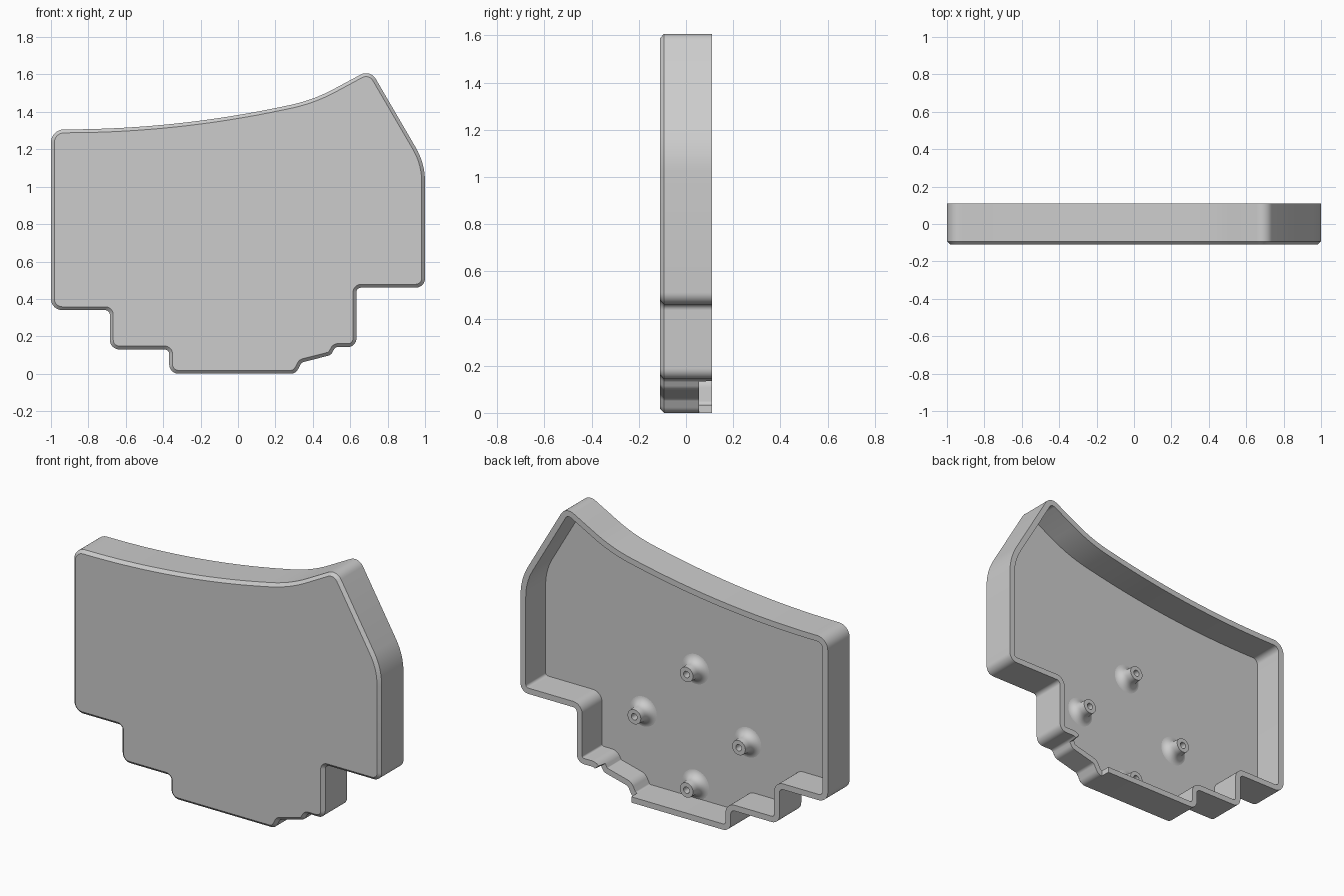
import bpy, bmesh, math
from mathutils import Vector

if "Cube" in bpy.data.objects:
    bpy.data.objects.remove(bpy.data.objects["Cube"])

grey = bpy.data.materials.new("grey plastic")
grey.diffuse_color = (0.604, 0.604, 0.604, 1)
grey.use_nodes = True
grey.node_tree.nodes["Principled BSDF"].inputs["Base Color"].default_value = grey.diffuse_color

# Outline corners (x, z, fillet radius), clockwise seen from the front
CORNERS = [
    (-1, 1.306, .07), (-.33, 1.308, 5.6), (.403, 1.463, .88), (.707, 1.627, .06),
    (1, 1.124, .36), (1, .46, .05), (.633, .46, .025), (.633, .143, .045),
    (.52, .143, .025), (.497, .1, .04), (.34, .06, .025), (.308, 0, .045),
    (-.368, 0, .05), (-.368, .13, .025), (-.685, .13, .05), (-.685, .34, .025),
    (-1, .34, .06),
]


def rounded(corners):
    """Replace every corner by a tangent arc."""
    pts = []
    n = len(corners)
    for i, (x, z, r) in enumerate(corners):
        p = Vector((x, z))
        a = (Vector(corners[i - 1][:2]) - p).normalized()
        b = (Vector(corners[(i + 1) % n][:2]) - p).normalized()
        half = math.acos(max(-1, min(1, a.dot(b)))) / 2
        centre = p + (a + b).normalized() * (r / math.sin(half))
        t = r / math.tan(half)
        start, end = p + a * t - centre, p + b * t - centre
        a0 = math.atan2(start.y, start.x)
        turn = math.atan2(end.y, end.x) - a0
        turn = (turn + math.pi) % (2 * math.pi) - math.pi
        steps = 16 if r > .5 else 8
        for k in range(steps + 1):
            ang = a0 + turn * k / steps
            pts.append(centre + Vector((math.cos(ang), math.sin(ang))) * r)
    return pts


def inset(pts, d):
    """Offset the clockwise outline inwards."""
    out = []
    for i, p in enumerate(pts):
        a = (p - pts[i - 1]).normalized()
        b = (pts[(i + 1) % len(pts)] - p).normalized()
        na, nb = Vector((a.y, -a.x)), Vector((b.y, -b.x))
        out.append(p + (na + nb) * (d / (1 + na.dot(nb))))
    return out


def bridge(bm, r0, r1):
    n = len(r0)
    for i in range(n):
        j = (i + 1) % n
        bm.faces.new((r0[i], r0[j], r1[j], r1[i]))


def finish(name, bm):
    bmesh.ops.recalc_face_normals(bm, faces=bm.faces)
    me = bpy.data.meshes.new(name)
    bm.to_mesh(me)
    bm.free()
    ob = bpy.data.objects.new(name, me)
    bpy.context.collection.objects.link(ob)
    me.materials.append(grey)
    bpy.ops.object.select_all(action='DESELECT')
    ob.select_set(True)
    bpy.context.view_layer.objects.active = ob
    bpy.ops.object.shade_smooth_by_angle(angle=math.radians(30))


# Outline, with one extra point where the rim notch ends on the bottom wall
outline = rounded(CORNERS)
for i, p in enumerate(outline):
    if p.y < .01 and p.x > 0 > outline[i + 1].x:
        outline.insert(i + 1, Vector((p.x - .002, p.y)))
        notch_end = p.x - .001
        break

# Open-backed tray: chamfered front, rim lowered along the sloping step
FRONT, RIM, NOTCH, FLOOR = -.11, .11, .055, -.075
rim = [NOTCH if p.y < .14 and notch_end < p.x < .515 else RIM for p in outline]
bm = bmesh.new()
rings = []
for d, y in [(.018, FRONT), (0, FRONT + .017), (0, None), (.034, None), (.034, FLOOR)]:
    rings.append([bm.verts.new((p.x, h if y is None else y, p.y))
                  for p, h in zip(inset(outline, d), rim)])
for r0, r1 in zip(rings, rings[1:]):
    bridge(bm, r0, r1)
bm.faces.new(rings[0])
bm.faces.new(rings[-1])
finish("tray", bm)

# Four screw bosses with flared feet, set in a diamond
profile = [(.095 - .05 * math.sin(k * math.pi / 12), -.026 - .05 * math.cos(k * math.pi / 12))
           for k in range(7)]
profile += [(.043, .01), (.019, .01), (.019, -.06)]
SIDES = 32
for i in range(4):
    cx = -.01 + .34 * math.cos(i * math.pi / 2)
    cz = .452 + .34 * math.sin(i * math.pi / 2)
    bm = bmesh.new()
    rings = []
    for r, y in profile:
        rings.append([bm.verts.new((cx + r * math.cos(2 * math.pi * k / SIDES), y,
                                    cz + r * math.sin(2 * math.pi * k / SIDES)))
                      for k in range(SIDES)])
    for r0, r1 in zip(rings, rings[1:]):
        bridge(bm, r0, r1)
    bm.faces.new(rings[0])
    bm.faces.new(rings[-1])
    finish(f"screw_boss_{i + 1}", bm)
